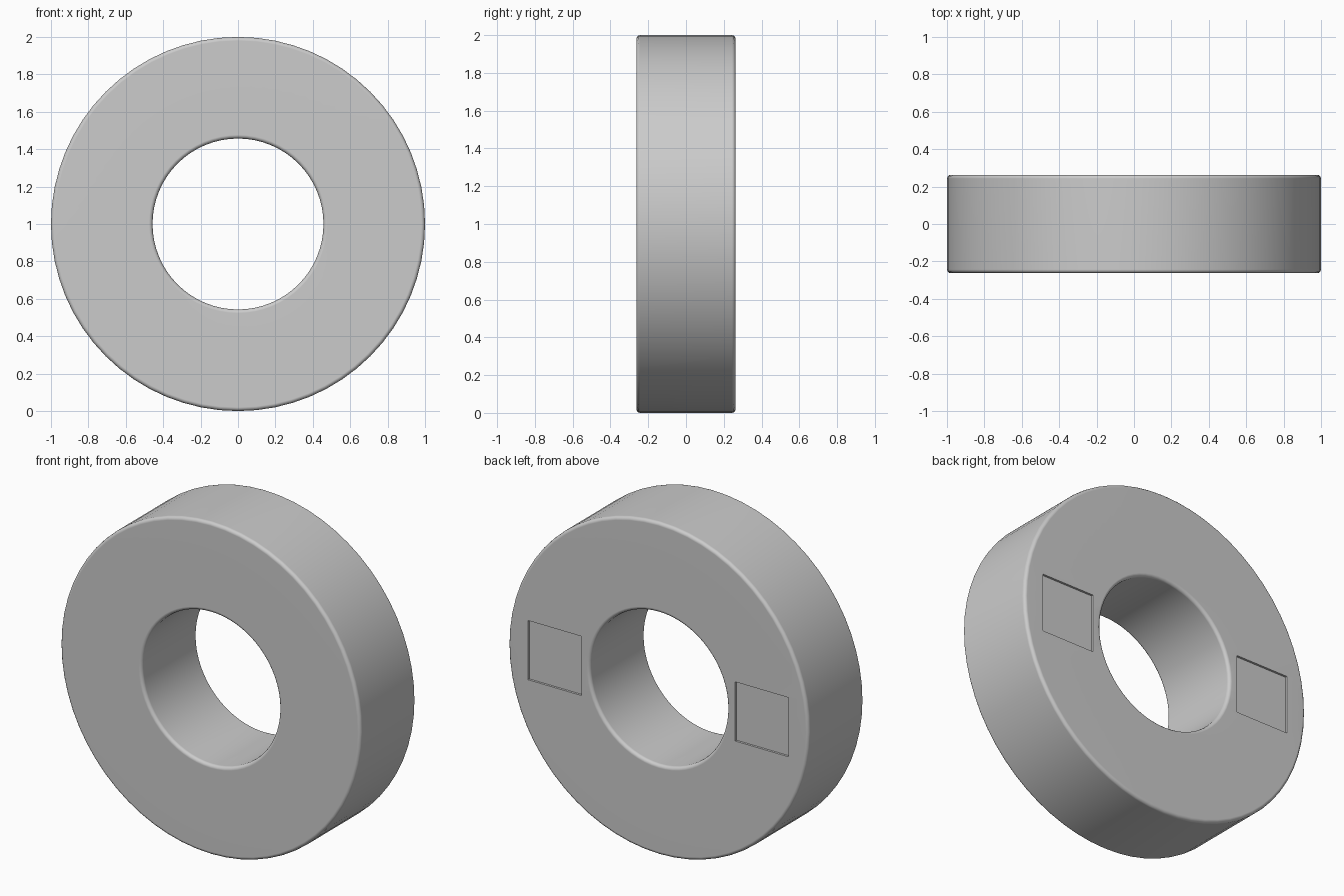
import bpy, bmesh
from math import sin, cos, pi, radians
from mathutils import Matrix, Vector

if "Cube" in bpy.data.objects:
    bpy.data.objects.remove(bpy.data.objects["Cube"])

R_OUT, R_IN, HALF, BEV = 1.0, 0.457, 0.263, 0.02
SIDES, STEPS = 64, 3


def finish(name, bm):
    bmesh.ops.recalc_face_normals(bm, faces=bm.faces)
    mesh = bpy.data.meshes.new(name)
    bm.to_mesh(mesh)
    bm.free()
    obj = bpy.data.objects.new(name, mesh)
    bpy.context.collection.objects.link(obj)
    return obj


# Ring body: rounded rectangle section swept round the y axis
profile = []
corners = [(R_OUT - BEV, HALF - BEV), (R_IN + BEV, HALF - BEV),
           (R_IN + BEV, BEV - HALF), (R_OUT - BEV, BEV - HALF)]
for q, (r, y) in enumerate(corners):
    for i in range(STEPS + 1):
        a = (q + i / STEPS) * pi / 2
        profile.append((r + BEV * cos(a), y + BEV * sin(a)))

bm = bmesh.new()
rings = []
for s in range(SIDES):
    t = 2 * pi * s / SIDES
    rings.append([bm.verts.new((r * cos(t), y, 1 + r * sin(t))) for r, y in profile])
n = len(profile)
for s in range(SIDES):
    a, b = rings[s], rings[(s + 1) % SIDES]
    for i in range(n):
        j = (i + 1) % n
        bm.faces.new((a[i], a[j], b[j], b[i]))
ring = finish("ring_body", bm)

# Two shallow square recesses in the back face
bm = bmesh.new()
depth, size = 0.013, 0.356
for side in (-1, 1):
    place = Matrix.Translation(Vector((side * 0.69, HALF - depth + 0.1, 1)))
    bmesh.ops.create_cube(bm, size=1, matrix=place @ Matrix.Diagonal((size, 0.2, size, 1)))
cutter = finish("recess_cutter", bm)
cutter.hide_render = True

bpy.context.view_layer.objects.active = ring
ring.select_set(True)
cut = ring.modifiers.new("recesses", 'BOOLEAN')
cut.operation = 'DIFFERENCE'
cut.solver = 'EXACT'
cut.object = cutter
bpy.ops.object.modifier_apply(modifier=cut.name)
bpy.data.objects.remove(cutter)

# Smooth rounded edges, crisp recess edges
bpy.ops.object.shade_smooth_by_angle(angle=radians(35))
wn = ring.modifiers.new("even_shading", 'WEIGHTED_NORMAL')
wn.keep_sharp = True
